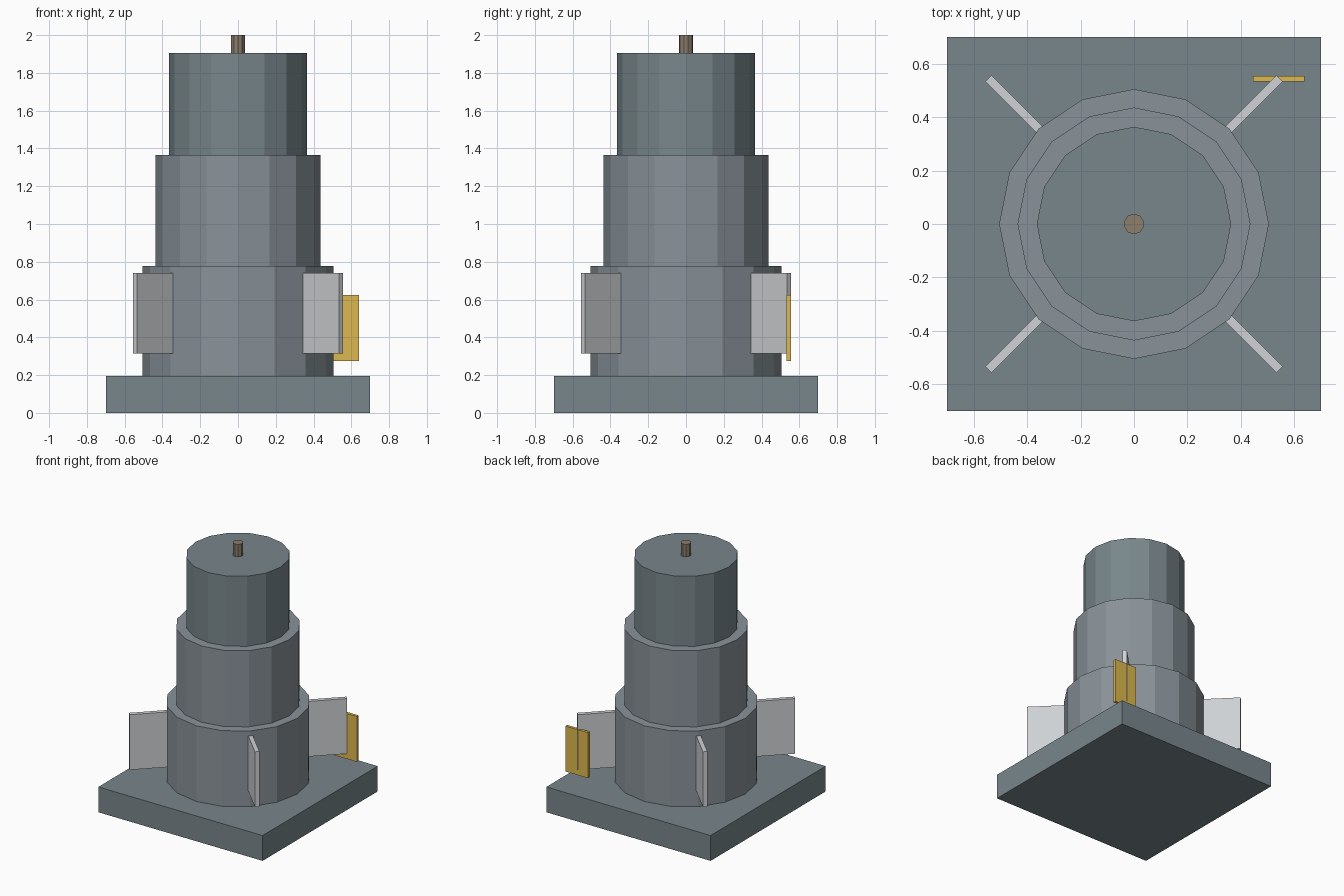
import bpy, math

if "Cube" in bpy.data.objects:
    bpy.data.objects.remove(bpy.data.objects["Cube"])


def material(name, rgb):
    m = bpy.data.materials.new(name)
    m.diffuse_color = (*rgb, 1)
    m.use_nodes = True
    m.node_tree.nodes["Principled BSDF"].inputs["Base Color"].default_value = m.diffuse_color
    return m


steel = material("dark_steel", (0.19, 0.24, 0.26))
panel = material("panel_steel", (0.25, 0.29, 0.32))
pale = material("pale_metal", (0.62, 0.64, 0.66))
yellow = material("yellow_paint", (0.72, 0.48, 0.08))
bronze = material("bronze", (0.27, 0.21, 0.15))


def box(name, center, size, mat, turn=0):
    bpy.ops.mesh.primitive_cube_add(size=1, location=center, rotation=(0, 0, turn))
    o = bpy.context.object
    o.name, o.scale = name, size
    o.data.materials.append(mat)


def drum(name, radius, z0, z1, mat, sides=16):
    bpy.ops.mesh.primitive_cylinder_add(vertices=sides, radius=radius, depth=z1 - z0,
                                        location=(0, 0, (z0 + z1) / 2))
    o = bpy.context.object
    o.name = name
    o.data.materials.append(mat)


# square base slab
box("base_slab", (0, 0, 0.0975), (1.4, 1.4, 0.195), steel)

# three stacked stages, narrowing upward, and the tip pin
drum("lower_stage", 0.505, 0.195, 0.778, panel)
drum("middle_stage", 0.436, 0.778, 1.365, panel)
drum("upper_stage", 0.364, 1.365, 1.905, steel)
drum("top_pin", 0.038, 1.905, 2.0, bronze, 10)

# four diagonal fins, rooted in the lower stage
r_in, r_out = 0.46, 0.771
for i in range(4):
    a = math.radians(45 + 90 * i)
    r = (r_in + r_out) / 2
    box(f"fin_{i + 1}", (r * math.cos(a), r * math.sin(a), 0.528),
        (r_out - r_in, 0.032, 0.425), pale, a)

# yellow plate on the tip of the back right fin
box("marker_plate", (0.543, 0.544, 0.45), (0.193, 0.022, 0.35), yellow)
